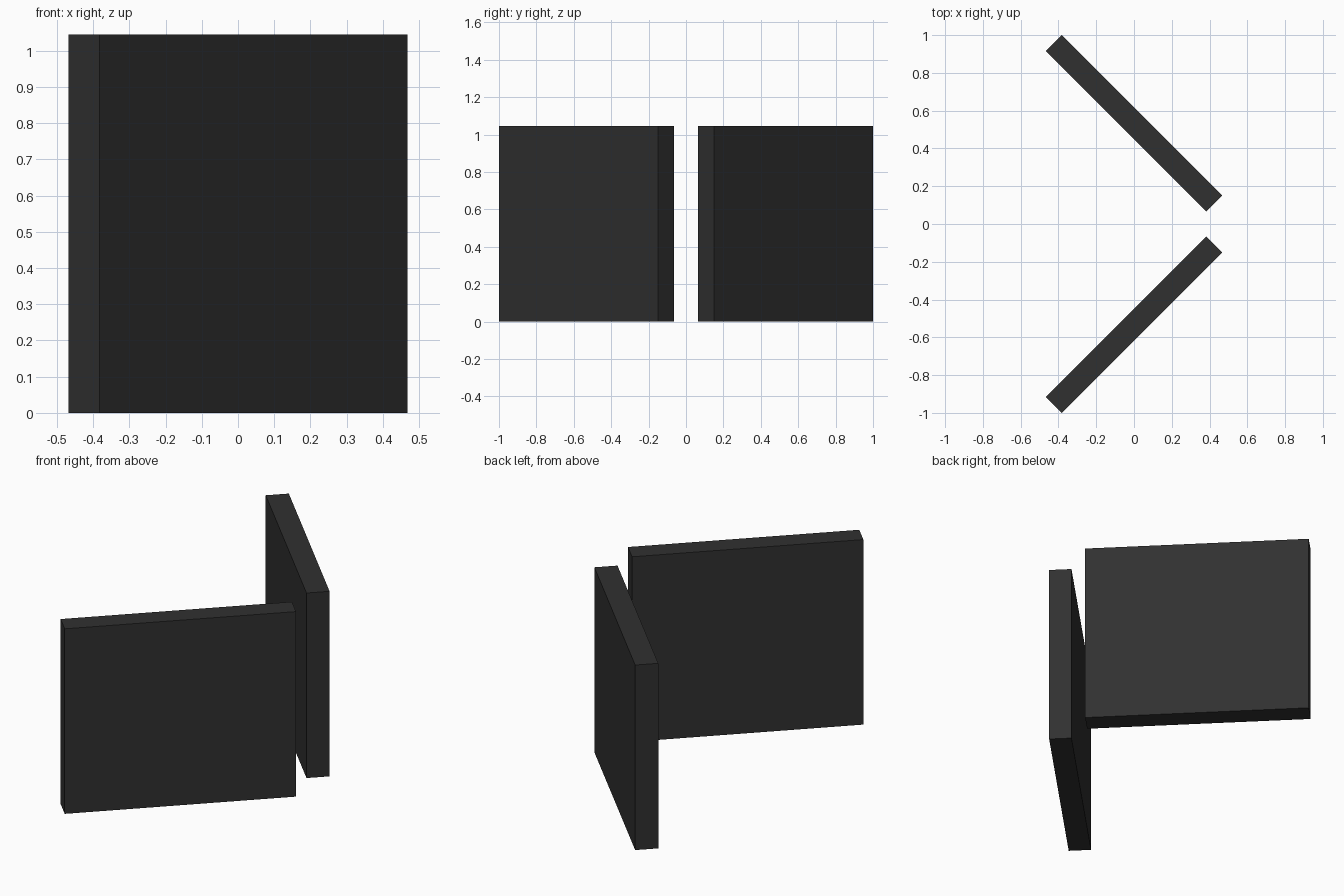
import bpy
import math

if "Cube" in bpy.data.objects:
    bpy.data.objects.remove(bpy.data.objects["Cube"])

LENGTH, THICK, HEIGHT = 1.202, 0.12, 1.045
OFFSET_Y = 0.5325

# single dark charcoal colour
charcoal = bpy.data.materials.new("charcoal")
charcoal.diffuse_color = (0.03, 0.03, 0.03, 1.0)
charcoal.use_nodes = True
charcoal.node_tree.nodes["Principled BSDF"].inputs["Base Color"].default_value = charcoal.diffuse_color


def wall_panel(name, side):
    """Upright slab turned 45 degrees; side is +1 (back) or -1 (front)."""
    bpy.ops.mesh.primitive_cube_add(
        size=1,
        location=(0, side * OFFSET_Y, HEIGHT / 2),
        rotation=(0, 0, -side * math.pi / 4),
    )
    panel = bpy.context.object
    panel.name = name
    panel.scale = (LENGTH, THICK, HEIGHT)
    bpy.ops.object.transform_apply(location=False, rotation=False, scale=True)
    panel.data.materials.append(charcoal)


# two panels forming an open V with a gap at the tip
for name, side in (("front_panel", -1), ("back_panel", 1)):
    wall_panel(name, side)
